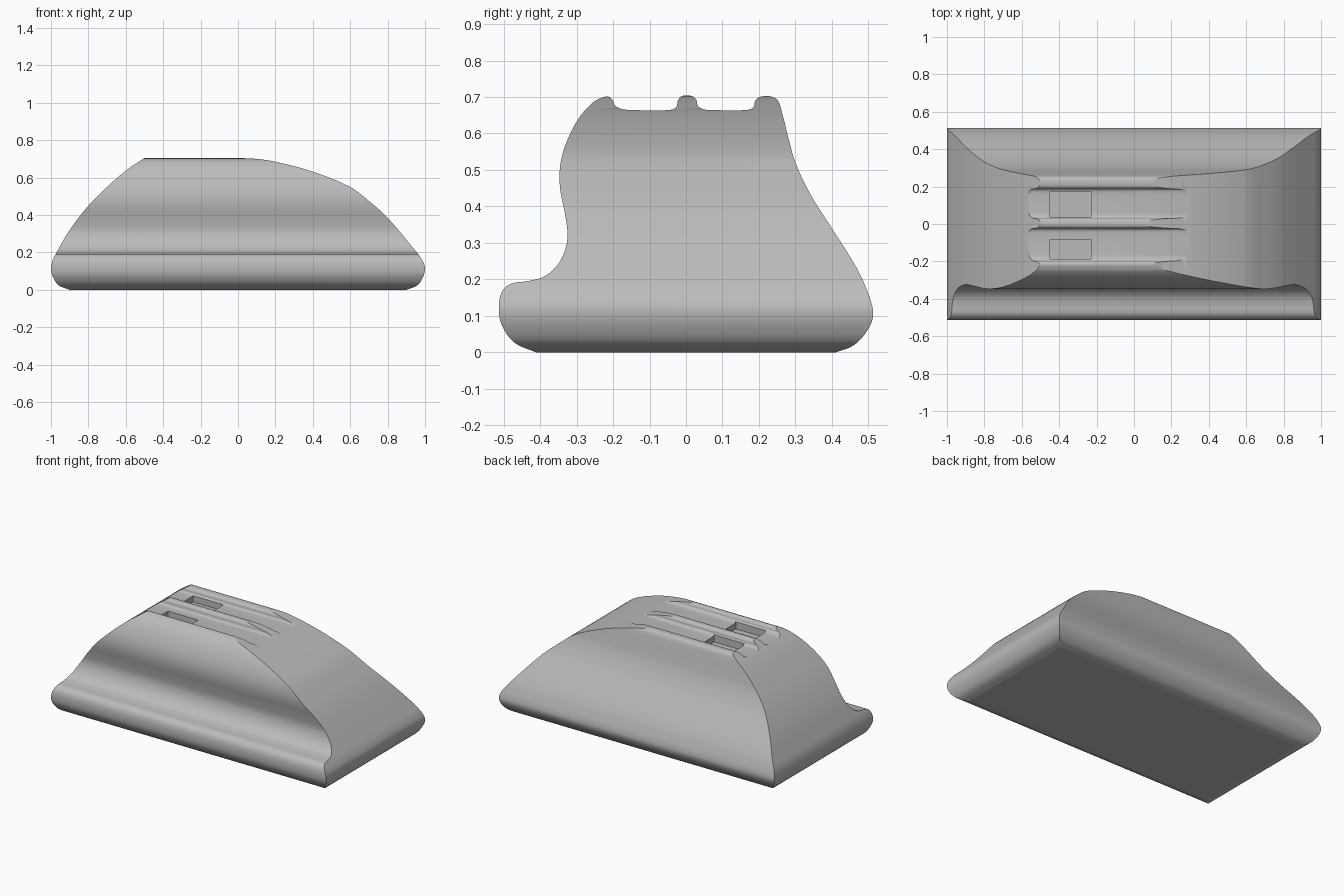
import bpy
import bmesh
from mathutils import Vector
from mathutils.geometry import interpolate_bezier

STEPS = 5  # samples per profile segment

if "Cube" in bpy.data.objects:
    bpy.data.objects.remove(bpy.data.objects["Cube"], do_unlink=True)


def make_material(name, color):
    mat = bpy.data.materials.new(name)
    mat.use_nodes = True
    mat.diffuse_color = color
    mat.node_tree.nodes["Principled BSDF"].inputs["Base Color"].default_value = color
    return mat


def smooth_run(points):
    """Sample a smooth curve through the points, open at both ends."""
    pts = [Vector((a, b, 0)) for a, b in points]
    last = len(pts) - 1
    tangents = [(pts[min(i + 1, last)] - pts[max(i - 1, 0)]).normalized()
                for i in range(last + 1)]
    result = [pts[0]]
    for i in range(last):
        p, q = pts[i], pts[i + 1]
        reach = (q - p).length / 3
        curve = interpolate_bezier(p, p + tangents[i] * reach,
                                   q - tangents[i + 1] * reach, q, STEPS + 1)
        result.extend(curve[1:])
    return result


def prism(name, outline, place, offset):
    """Extrude a closed outline by the vector offset."""
    bm = bmesh.new()
    face = bm.faces.new([bm.verts.new(place(p.x, p.y)) for p in outline])
    grown = bmesh.ops.extrude_face_region(bm, geom=[face])["geom"]
    moved = [v for v in grown if isinstance(v, bmesh.types.BMVert)]
    bmesh.ops.translate(bm, verts=moved, vec=offset)
    bmesh.ops.recalc_face_normals(bm, faces=bm.faces)
    mesh = bpy.data.meshes.new(name)
    bm.to_mesh(mesh)
    bm.free()
    obj = bpy.data.objects.new(name, mesh)
    bpy.context.collection.objects.link(obj)
    return obj


def boolean(target, cutter, operation):
    """Apply a boolean and drop the cutter."""
    mod = target.modifiers.new(operation.title(), 'BOOLEAN')
    mod.operation = operation
    mod.solver = 'EXACT'
    mod.object = cutter
    bpy.context.view_layer.objects.active = target
    bpy.ops.object.modifier_apply(modifier=mod.name)
    bpy.data.objects.remove(cutter, do_unlink=True)


# Lengthwise outline: steep end, flat top, long sloping end
steep_end = [(-.9, 0), (-.96, .025), (-.99, .07), (-1, .115), (-.99, .16),
             (-.97, .2), (-.9, .32), (-.8, .45), (-.7, .55), (-.6, .637),
             (-.5, .705)]
long_end = [(0, .705), (.1, .7), (.2, .685), (.4, .632), (.6, .55), (.7, .475),
            (.8, .385), (.96, .195), (.99, .15), (1, .115), (.99, .07),
            (.96, .025), (.9, 0)]
length_outline = smooth_run(steep_end) + smooth_run(long_end)

# Crosswise outline: front ledge, scooped front, two top channels, flared back
front_side = [(-.41, 0), (-.47, .027), (-.505, .075), (-.513, .12),
              (-.505, .165), (-.48, .188), (-.43, .196), (-.385, .21),
              (-.345, .25), (-.325, .31), (-.33, .37), (-.345, .45),
              (-.345, .51), (-.33, .57), (-.295, .64), (-.255, .685),
              (-.225, .7)]
channels = [(-.21, .7), (-.2, .69), (-.195, .677), (-.175, .667), (-.14, .664),
            (-.05, .664), (-.028, .671), (-.021, .693), (-.01, .703),
            (.015, .703), (.028, .693), (.033, .675), (.05, .666), (.08, .664),
            (.16, .664), (.184, .671), (.19, .69), (.205, .701)]
back_side = [(.235, .701), (.252, .69), (.265, .65), (.28, .59), (.3, .52),
             (.34, .435), (.4, .34), (.46, .245), (.49, .185), (.513, .11),
             (.5, .065), (.46, .02), (.41, 0)]
cross_outline = smooth_run(front_side + channels + back_side)

# Body is the overlap of the two extruded outlines
body = prism("stand_body", length_outline,
             lambda a, b: (a, -.6, b), Vector((0, 1.2, 0)))
cross = prism("cross_section_cutter", cross_outline,
              lambda a, b: (-1.1, a, b), Vector((2.2, 0, 0)))
boolean(body, cross, 'INTERSECT')

# Rectangular pockets in the channel floors
for low, high in ((-.188, -.083), (.036, .175)):
    corners = [Vector(c) for c in ((-.45, low, 0), (-.23, low, 0),
                                   (-.23, high, 0), (-.45, high, 0))]
    pocket = prism("pocket_cutter", corners,
                   lambda a, b: (a, b, .625), Vector((0, 0, .2)))
    boolean(body, pocket, 'DIFFERENCE')

# Finish: one grey, smooth surfaces with crisp edges
body.data.materials.clear()
body.data.materials.append(make_material("plain grey", (.5, .5, .5, 1)))
bpy.ops.object.select_all(action='DESELECT')
body.select_set(True)
bpy.context.view_layer.objects.active = body
bpy.ops.object.shade_smooth_by_angle(angle=.45)
weighted = body.modifiers.new("Weighted Normals", 'WEIGHTED_NORMAL')
weighted.keep_sharp = True
